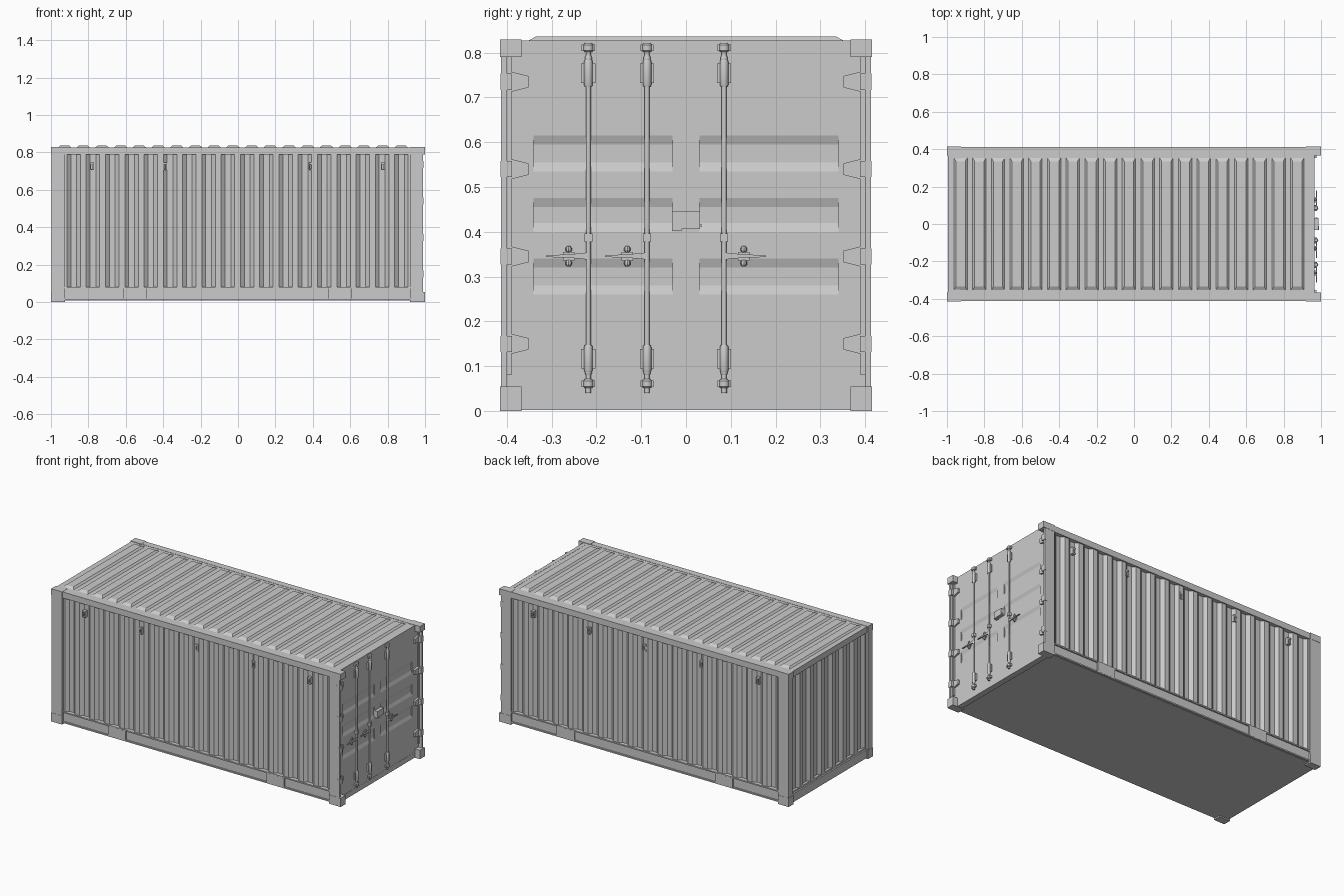
import bpy, bmesh
from math import pi, cos, sin

if "Cube" in bpy.data.objects:
    bpy.data.objects.remove(bpy.data.objects["Cube"])


def make(name, bm):
    bmesh.ops.recalc_face_normals(bm, faces=bm.faces[:])
    me = bpy.data.meshes.new(name)
    bm.to_mesh(me)
    bm.free()
    ob = bpy.data.objects.new(name, me)
    bpy.context.collection.objects.link(ob)
    return ob


def prism(name, pts, axis, a, b):
    """Extrude a 2D outline along one axis from a to b."""
    put = {'x': lambda p, t: (t, p[0], p[1]),
           'y': lambda p, t: (p[0], t, p[1]),
           'z': lambda p, t: (p[0], p[1], t)}[axis]
    bm = bmesh.new()
    lo = [bm.verts.new(put(p, a)) for p in pts]
    hi = [bm.verts.new(put(p, b)) for p in pts]
    bm.faces.new(lo)
    bm.faces.new(hi)
    n = len(pts)
    for i in range(n):
        j = (i + 1) % n
        bm.faces.new((lo[i], lo[j], hi[j], hi[i]))
    return make(name, bm)


def box(name, x, y, z):
    return prism(name, [(x[0], y[0]), (x[1], y[0]), (x[1], y[1]), (x[0], y[1])], 'z', *z)


def lathe(name, x, y, prof, seg=12):
    """Revolve (radius, z) pairs about a vertical axis."""
    bm = bmesh.new()
    rings = [[bm.verts.new((x + r * cos(2 * pi * i / seg), y + r * sin(2 * pi * i / seg), z))
              for i in range(seg)] for r, z in prof]
    bm.faces.new(rings[0])
    bm.faces.new(rings[-1])
    for p, q in zip(rings, rings[1:]):
        for i in range(seg):
            j = (i + 1) % seg
            bm.faces.new((p[i], p[j], q[j], q[i]))
    ob = make(name, bm)
    for f in ob.data.polygons:
        f.use_smooth = len(f.vertices) == 4
    ob.data.set_sharp_from_angle(angle=0.6)
    return ob


def wave(n, a, b, outer, inner, back):
    """Trapezoid corrugation outline with a flat back."""
    p = (b - a) / n
    pts = [(a, back), (a, outer)]
    for i in range(n):
        s = a + i * p
        pts += [(s + .15 * p, outer), (s + .35 * p, inner), (s + .65 * p, inner), (s + .85 * p, outer)]
    return pts + [(b, outer), (b, back)]


# Floor and roof sheet
box("floor", (-.985, .962), (-.40, .40), (.008, .07))
box("roof_sheet", (-.985, .962), (-.40, .40), (.80, .826))

# Raised roof ribs
for i in range(19):
    x = -.927 + i * .1
    prof = [(-.355, .825), (-.335, .836), (.335, .836), (.355, .825)]
    rib = prism("roof_rib", prof, 'x', x - .037, x + .037)
    for v in rib.data.vertices:
        if v.co.z > .83:
            v.co.x = x + (.025 if v.co.x > x else -.025)

for s in (-1, 1):
    # Corner castings
    for x in ((-1, -.925), (.92, 1)):
        for z in ((0, .055), (.79, .829)):
            box("corner_casting", x, (s * .367, s * .415), z)
    # Corner posts
    box("end_corner_post", (-.998, -.925), (s * .37, s * .4135), (.05, .80))
    box("door_corner_post", (.92, .99), (s * .40, s * .4135), (.05, .80))
    box("door_post_inner", (.92, .966), (s * .388, s * .405), (.05, .80))
    box("door_post_lip", (.955, .975), (s * .390, s * .405), (.08, .79))

    # Corrugated side wall
    prism("side_wall", [(x, s * y) for x, y in wave(18, -.93, .925, .403, .387, .38)],
          'z', .06, .80)

    # Top and bottom side rails
    box("top_side_rail", (-.93, .925), (s * .37, s * .411), (.79, .8275))
    prism("bottom_side_rail", [(s * y, z) for y, z in (
        (.37, .01), (.411, .01), (.411, .018), (.403, .018),
        (.403, .073), (.411, .073), (.411, .081), (.37, .081))], 'x', -.93, .925)
    # Forklift pocket plates
    for x in (-.55, .545):
        box("fork_pocket", (x - .061, x + .061), (s * .39, s * .4115), (.015, .074))

    # Tie hooks along the wall
    for x in (-.78, -.39, 0, .39, .775):
        box("tie_hook_stem", (x - .010, x + .010), (s * .385, s * .408), (.735, .746))
        box("tie_hook_side", (x + .003, x + .010), (s * .385, s * .409), (.705, .746))
        box("tie_hook_back", (x - .010, x - .005), (s * .385, s * .406), (.708, .746))
        box("tie_hook_foot", (x - .010, x + .010), (s * .385, s * .408), (.705, .712))

    # Door hinges
    for z in (.735, .54, .345, .15):
        prism("door_hinge", [(s * .412, z - .022), (s * .388, z - .022), (s * .352, z - .013),
                             (s * .352, z + .013), (s * .388, z + .022), (s * .412, z + .022)],
              'x', .958, .976)
        box("hinge_knuckle", (.972, .992), (s * .388, s * .4145), (z - .018, z + .018))

    # Door leaf with pressed horizontal grooves
    prof = [(.94, .01), (.965, .01)]
    for a, b in ((.28, .32), (.42, .455), (.555, .595)):
        prof += [(.965, a - .02), (.958, a), (.958, b), (.965, b + .02)]
    prof += [(.965, .827), (.94, .827)]
    prism("door_panel", prof, 'y', s * .03, s * .34)
    box("door_edge", (.94, .965), (s * .34, s * .40), (.01, .827))

# Centre joint of the doors and sill
box("door_centre", (.94, .965), (-.03, .03), (.01, .827))
box("door_sill", (.93, .966), (-.40, .40), (.002, .035))

# Closed end: corrugated wall and frame
prism("end_wall", [(x, y) for y, x in wave(7, -.375, .375, -.985, -.969, -.96)], 'z', .05, .80)
box("end_bottom_rail", (-.994, -.93), (-.37, .37), (.008, .06))
box("end_top_rail", (-.994, -.93), (-.37, .37), (.79, .827))

# Locking rods with cams, brackets, guides and handles
XR = .974
for y, d in ((-.218, -1), (-.087, -1), (.085, 1)):
    lathe("locking_rod", XR, y, [(.0055, .04), (.0055, .815)])
    for z in (.061, .811):
        lathe("rod_cam", XR, y, [(.008, z - .010), (.0115, z - .006), (.0115, z + .006), (.008, z + .010)])
        box("cam_keeper", (.96, .978), (y - .015, y + .015), (z - .007, z + .007))
    lathe("rod_tip", XR, y, [(.006, .04), (.006, .052)])
    for z in (.117, .754):
        box("rod_bracket", (.96, .973), (y - .016, y + .016), (z - .022, z + .022))
        lathe("bracket_sleeve", XR, y, [(.008, z - .030), (.0095, z - .026), (.0095, z + .026), (.008, z + .030)])
    for z in (.088, .786):
        lathe("rod_collar", XR, y, [(.006, z - .008), (.008, z - .003), (.008, z + .003), (.006, z + .008)])
    box("rod_guide", (.96, .982), (y - .009, y + .009), (.377, .396))
    # Handle and its catch
    prism("rod_handle", [(y, .338), (y + d * .03, .341), (y + d * .094, .344),
                         (y + d * .094, .347), (y + d * .03, .351), (y, .354)], 'x', .972, .979)
    c = y + d * .044
    for z in (.330, .361):
        lathe("handle_catch", .97, c, [(.004, z - .007), (.007, z - .003), (.007, z + .003), (.004, z + .007)], 8)
    box("catch_plate", (.96, .972), (c - .013, c + .013), (.336, .355))

# Lock box
box("lock_box", (.96, .986), (-.031, .031), (.406, .446))
box("lock_box_lip", (.96, .988), (-.031, -.01), (.402, .407))
box("lock_box_tab", (.97, .980), (.030, .035), (.411, .418))
